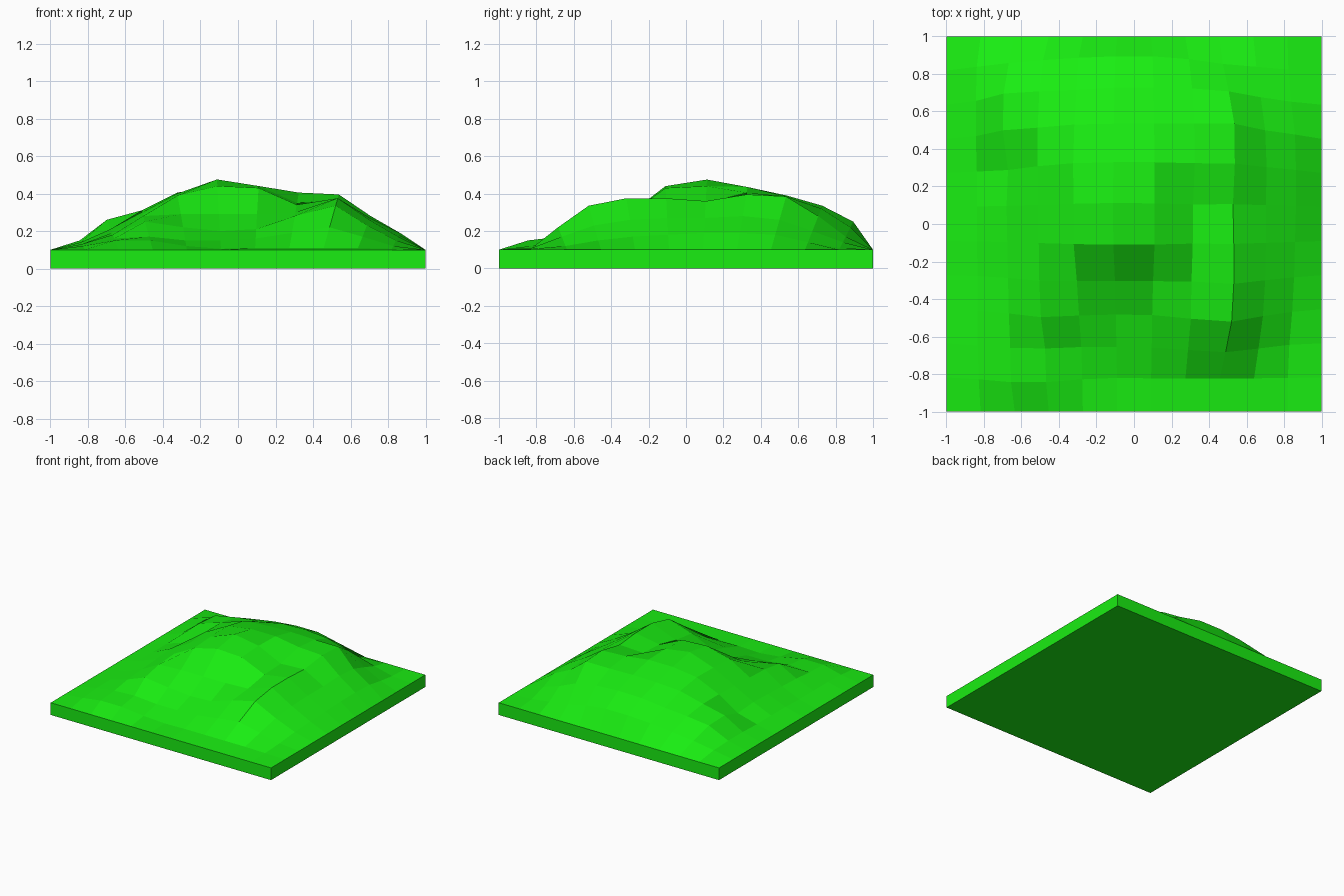
import bpy, bmesh

if "Cube" in bpy.data.objects:
    bpy.data.objects.remove(bpy.data.objects["Cube"])

SLAB = 0.10      # slab thickness
N = 11           # grid cells per side
BULGE = 0.62     # raised points drift outward a little

# Interior heights in hundredths, rows from front to back, left to right
HEIGHTS = [
    [12, 15, 15, 12, 10.5, 11, 11, 11, 11, 10.5],
    [13, 16, 17, 15, 15, 16, 19, 22, 17, 12],
    [13, 18, 25, 22, 20, 21, 28, 33.5, 23, 15],
    [13, 19, 28, 29, 29, 29, 30, 37.5, 26, 17],
    [14, 20, 29, 39, 44, 43, 34, 37.5, 27, 18],
    [14, 21, 30, 40, 47.5, 44, 35, 36, 27, 19],
    [14, 19, 31, 40.5, 43.5, 43.5, 40.5, 39.5, 28, 19],
    [15, 26, 31, 37, 38.5, 39, 38.5, 38.5, 26, 18],
    [15, 25, 28, 30, 33, 33.5, 32, 28, 20, 14],
    [14, 18, 21, 23.5, 25, 25, 22, 17, 14, 11],
]

bm = bmesh.new()
bmesh.ops.create_grid(bm, x_segments=N, y_segments=N, size=1.0)

# Hill surface
for v in bm.verts:
    i = round((v.co.x + 1) * N / 2)
    j = round((v.co.y + 1) * N / 2)
    v.co.z = SLAB
    if 0 < i < N and 0 < j < N:
        rise = HEIGHTS[j - 1][i - 1] / 100 - SLAB
        v.co.x *= 1 + BULGE * rise
        v.co.y *= 1 + BULGE * rise
        v.co.z += rise

# Slab sides and underside
rim = [e for e in bm.edges if e.is_boundary]
ext = bmesh.ops.extrude_edge_only(bm, edges=rim)["geom"]
for v in (g for g in ext if isinstance(g, bmesh.types.BMVert)):
    v.co.z = 0
low = [g for g in ext if isinstance(g, bmesh.types.BMEdge) and g.is_boundary]
bmesh.ops.contextual_create(bm, geom=low)
bmesh.ops.recalc_face_normals(bm, faces=bm.faces[:])

mesh = bpy.data.meshes.new("grass_hill")
bm.to_mesh(mesh)
bm.free()
hill = bpy.data.objects.new("grass_hill", mesh)
bpy.context.collection.objects.link(hill)

# Bright green grass
grass = bpy.data.materials.new("grass")
grass.diffuse_color = (0.01, 0.85, 0.006, 1)
grass.use_nodes = True
grass.node_tree.nodes["Principled BSDF"].inputs["Base Color"].default_value = grass.diffuse_color
mesh.materials.append(grass)
